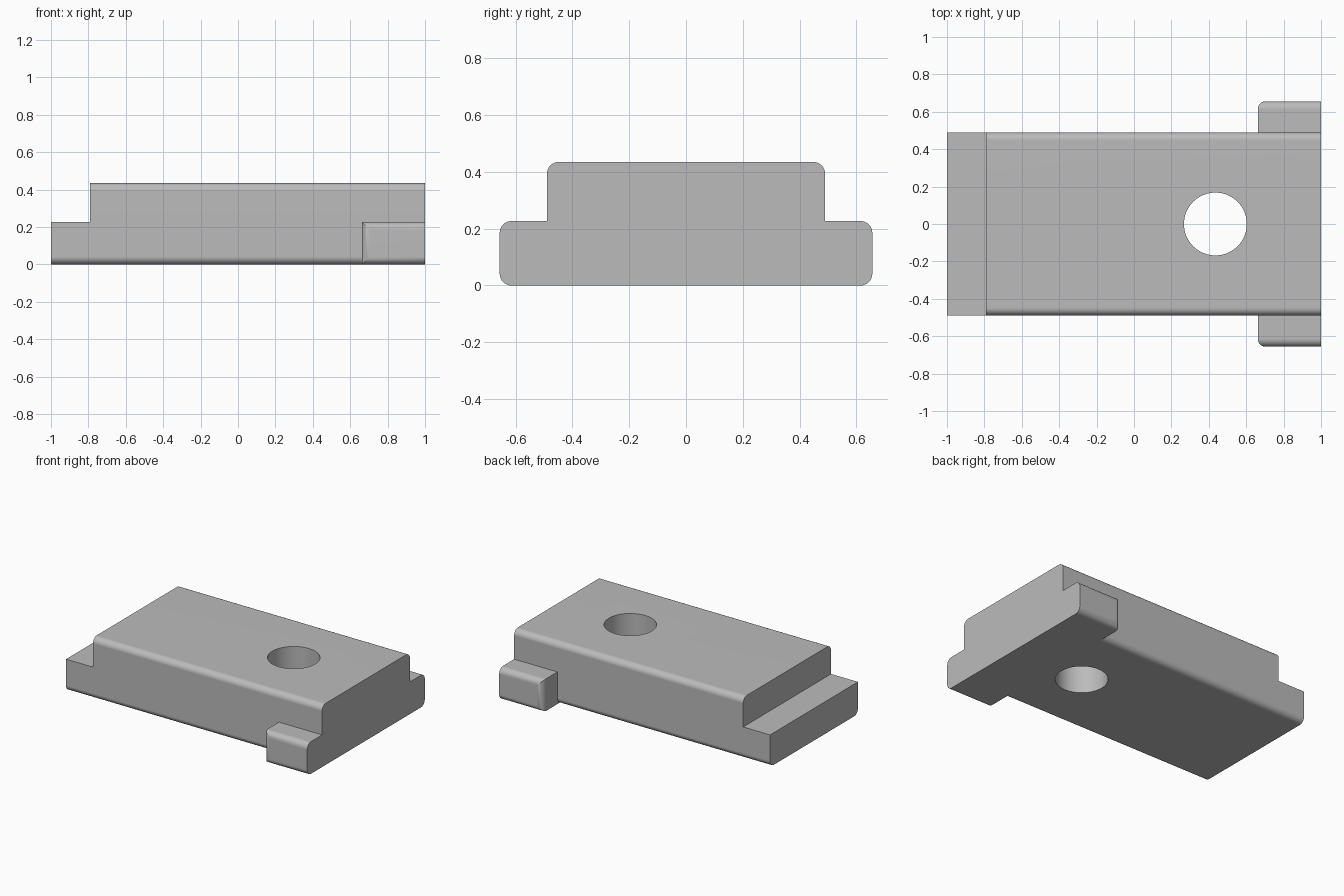
import bpy
import bmesh
import math
from mathutils import Vector

old = bpy.data.objects.get("Cube")
if old:
    bpy.data.objects.remove(old, do_unlink=True)

# Plain grey material
grey = bpy.data.materials.new("plain_grey")
grey.use_nodes = True
colour = (0.5, 0.5, 0.5, 1)
grey.diffuse_color = colour
grey.node_tree.nodes["Principled BSDF"].inputs["Base Color"].default_value = colour


def make_object(name, bm):
    mesh = bpy.data.meshes.new(name)
    bm.to_mesh(mesh)
    bm.free()
    mesh.materials.append(grey)
    obj = bpy.data.objects.new(name, mesh)
    bpy.context.collection.objects.link(obj)
    return obj


def box(name, low, high, radius=0, rounded=None):
    """Box between two corners, rounding the edges chosen by a rule."""
    low, high = Vector(low), Vector(high)
    bm = bmesh.new()
    bmesh.ops.create_cube(bm, size=1)
    for v in bm.verts:
        v.co = (low + high) / 2 + v.co * (high - low)
    if rounded:
        edges = [e for e in bm.edges
                 if rounded((e.verts[0].co + e.verts[1].co) / 2,
                            e.verts[1].co - e.verts[0].co)]
        bmesh.ops.bevel(bm, geom=edges, offset=radius, offset_type='OFFSET',
                        segments=8, profile=0.5, affect='EDGES')
    return make_object(name, bm)


def combine(target, other, operation):
    mod = target.modifiers.new(operation.lower(), 'BOOLEAN')
    mod.operation = operation
    mod.solver = 'EXACT'
    mod.object = other
    bpy.context.view_layer.objects.active = target
    bpy.ops.object.modifier_apply(modifier=mod.name)
    bpy.data.objects.remove(other, do_unlink=True)


step_z, step_x, tab_x = 0.227, -0.79, 0.662

# Main block, rounded along its length
block = box("slotted_block", (-1, -0.49, 0), (1, 0.49, 0.435), 0.042,
            lambda mid, d: abs(d.x) > 0.1)

# Lower step at the left end
step = box("step_cutter", (-1.2, -1, step_z), (step_x, 1, 1))
combine(block, step, 'DIFFERENCE')

# Cross bar whose ends stick out as side tabs
bar = box("side_tabs", (tab_x, -0.656, 0), (1, 0.656, step_z), 0.042,
          lambda mid, d: abs(d.x) > 0.1 or (abs(d.z) > 0.1 and mid.x < 0.9))
combine(block, bar, 'UNION')

# Round through hole
bm = bmesh.new()
bmesh.ops.create_cone(bm, cap_ends=True, segments=64, radius1=0.168,
                      radius2=0.168, depth=2)
bmesh.ops.translate(bm, verts=bm.verts, vec=(0.435, 0, 0))
combine(block, make_object("hole_cutter", bm), 'DIFFERENCE')

# Smooth fillets and hole, crisp corners, flat large faces
bpy.ops.object.select_all(action='DESELECT')
block.select_set(True)
bpy.context.view_layer.objects.active = block
bpy.ops.object.shade_smooth_by_angle(angle=math.radians(30))
weighted = block.modifiers.new("flat_faces", 'WEIGHTED_NORMAL')
weighted.keep_sharp = True
